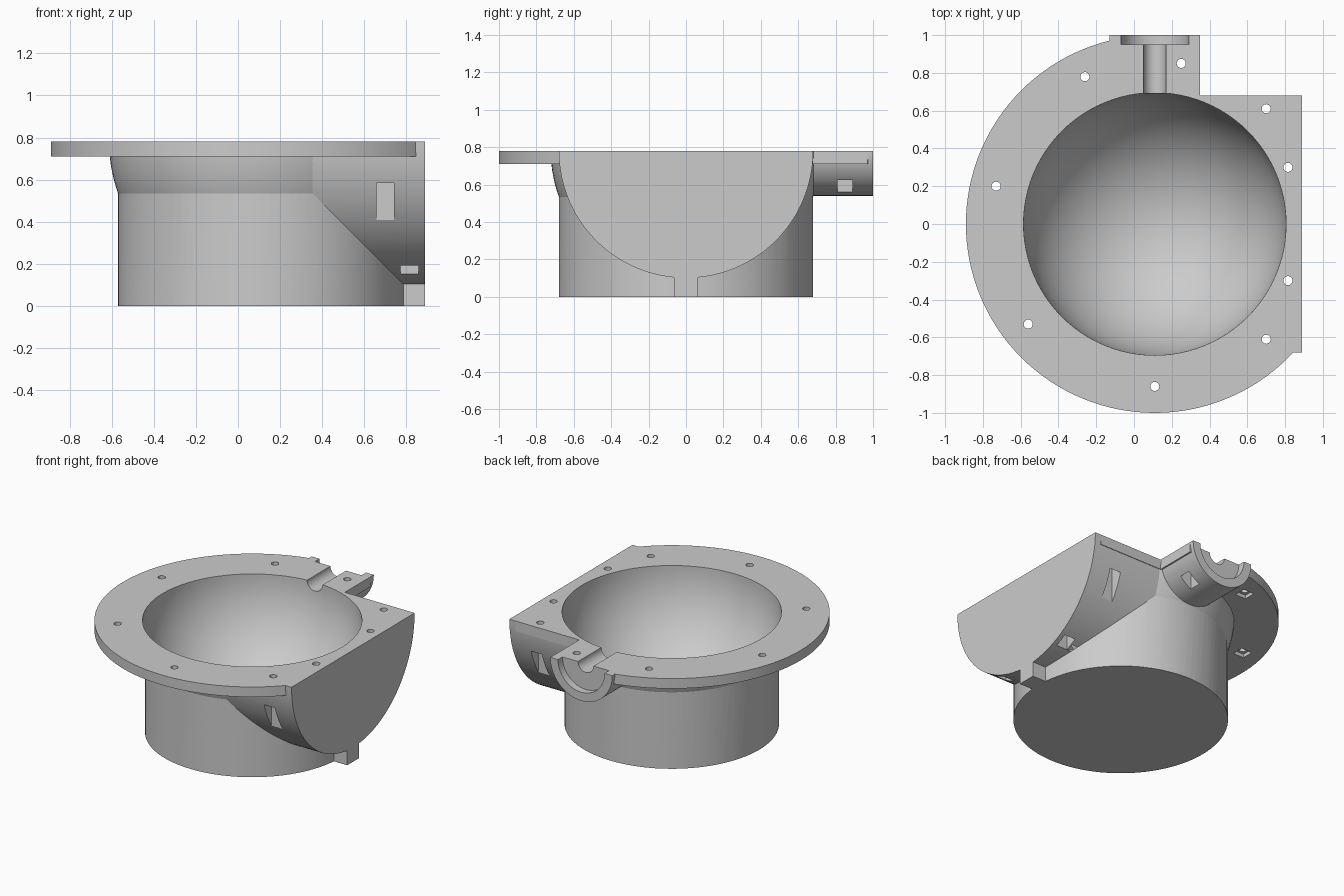
import bpy
import math

cube = bpy.data.objects.get("Cube")
if cube:
    bpy.data.objects.remove(cube, do_unlink=True)

CX = 0.11       # bowl axis in x
TOP = 0.78      # height of the mating face
BACK = (math.radians(90), 0, 0)
SIDE = (0, math.radians(90), 0)

grey = bpy.data.materials.new("plain grey")
grey.use_nodes = True
grey.diffuse_color = (0.6, 0.6, 0.6, 1)
grey.node_tree.nodes["Principled BSDF"].inputs["Base Color"].default_value = (0.6, 0.6, 0.6, 1)


def named(name):
    obj = bpy.context.object
    obj.name = name
    return obj


def cylinder(name, radius, start, end, axis="z", at=(CX, 0, 0), sides=96):
    """Cylinder running from start to end along one axis."""
    i = "xyz".index(axis)
    loc = list(at)
    loc[i] = (start + end) / 2
    rot = (SIDE, BACK, (0, 0, 0))[i]
    bpy.ops.mesh.primitive_cylinder_add(vertices=sides, radius=radius, depth=end - start,
                                        location=loc, rotation=rot)
    return named(name)


def sphere(name, radius):
    bpy.ops.mesh.primitive_uv_sphere_add(segments=96, ring_count=64, radius=radius,
                                         location=(CX, 0, TOP))
    return named(name)


def box(name, low, high):
    mid = [(a + b) / 2 for a, b in zip(low, high)]
    bpy.ops.mesh.primitive_cube_add(size=1, location=mid)
    obj = named(name)
    obj.scale = [b - a for a, b in zip(low, high)]
    return obj


def combine(target, other, operation):
    """Apply a boolean and discard the second solid."""
    mod = target.modifiers.new("combine", 'BOOLEAN')
    mod.operation = operation
    mod.solver = 'EXACT'
    mod.object = other
    bpy.ops.object.select_all(action='DESELECT')
    bpy.context.view_layer.objects.active = target
    target.select_set(True)
    bpy.ops.object.modifier_apply(modifier=mod.name)
    bpy.data.objects.remove(other, do_unlink=True)


# Outer solids, left oversized where the envelope trims them
body = cylinder("bowl_housing", 0.68, -0.1, 0.9)
flange = cylinder("flange", 1.0, 0.71, 0.95, sides=128)
combine(flange, box("flange_notch", (0.35, 0.68, 0.5), (1.5, 1.5, 1.2)), 'DIFFERENCE')
for part in (
    sphere("bowl_shell", 0.723),
    cylinder("side_barrel", 0.68, CX, 1.0, "x", (0, 0, TOP)),
    cylinder("spout", 0.24, 0.3, 1.1, "y", (CX, 0, TOP)),
    box("bottom_tab", (0.5, -0.065, -0.1), (1.0, 0.065, 0.25)),
    flange,
):
    combine(body, part, 'UNION')

# Trim to the flat base, mating face, side face and spout end
combine(body, box("envelope", (-1.5, -1.5, 0), (0.89, 1.0, TOP)), 'INTERSECT')

# Bowl cavity, spout channel and its counterbore
for cutter in (
    sphere("bowl_cavity", 0.695),
    cylinder("spout_channel", 0.06, 0.6, 1.1, "y", (CX, 0, TOP), 48),
    cylinder("spout_counterbore", 0.18, 0.95, 1.1, "y", (CX, 0, TOP), 64),
):
    combine(body, cutter, 'DIFFERENCE')

# Bolt holes with square nut pockets open from below
bolts = [(0.70, 0.61), (0.70, -0.61), (0.815, 0.30), (0.815, -0.30), (0.25, 0.85),
         (CX, -0.86), (-0.56, -0.53), (-0.73, 0.20), (-0.26, 0.78)]
for x, y in bolts:
    combine(body, cylinder("bolt_hole", 0.024, 0.65, 0.9, "z", (x, y, 0), 24), 'DIFFERENCE')
    combine(body, box("nut_pocket", (x - 0.042, y - 0.041, 0.12),
                      (x + 0.042, y + 0.041, 0.735)), 'DIFFERENCE')

body.data.materials.clear()
body.data.materials.append(grey)
for poly in body.data.polygons:
    poly.material_index = 0
bpy.ops.object.select_all(action='DESELECT')
body.select_set(True)
bpy.context.view_layer.objects.active = body
bpy.ops.object.shade_smooth_by_angle(angle=math.radians(15))
